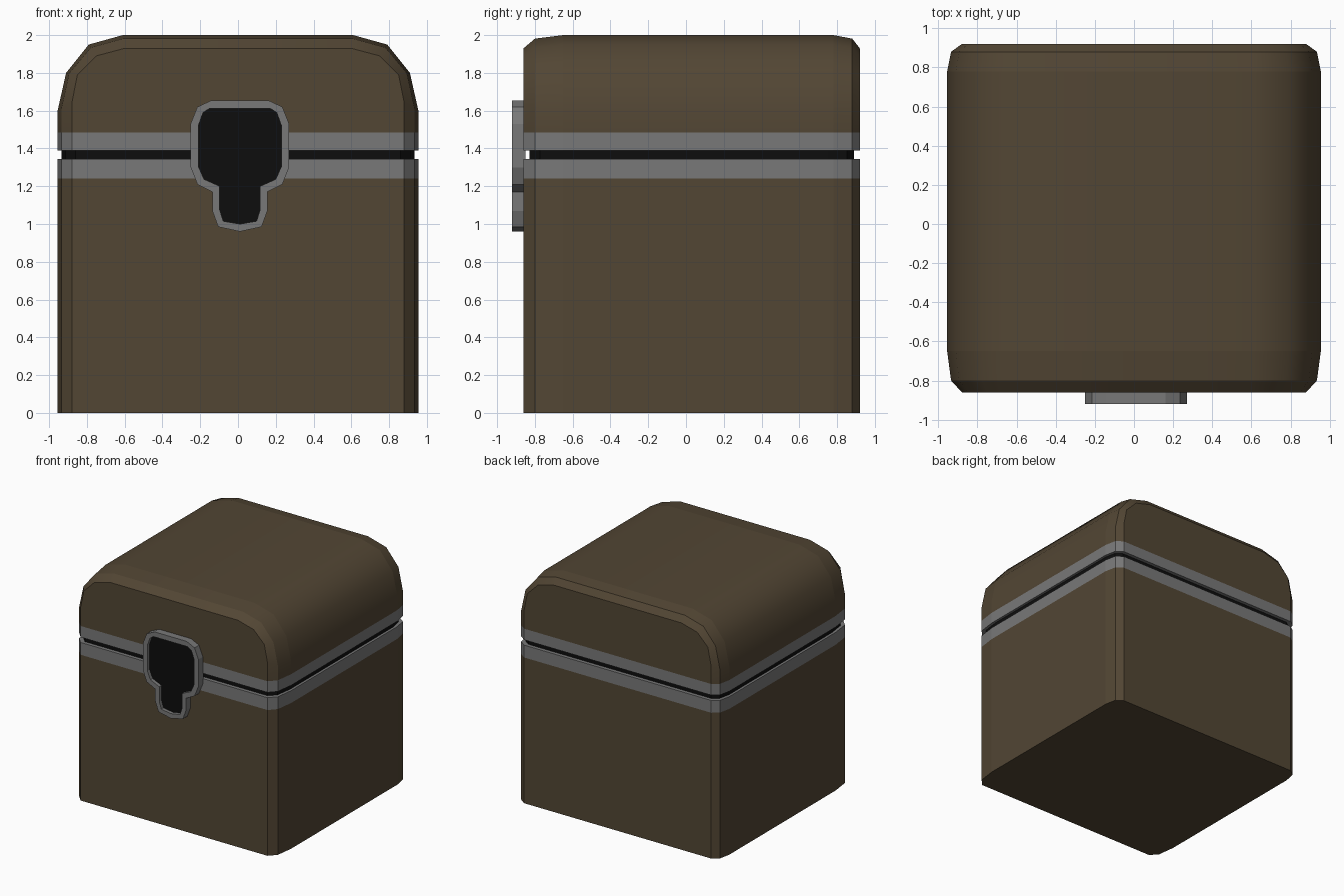
import bpy, bmesh

if "Cube" in bpy.data.objects:
    bpy.data.objects.remove(bpy.data.objects["Cube"])


def material(name, r, g, b):
    m = bpy.data.materials.new(name)
    m.diffuse_color = (r, g, b, 1)
    m.use_nodes = True
    m.node_tree.nodes["Principled BSDF"].inputs["Base Color"].default_value = m.diffuse_color
    return m


BROWN = material("brown_shell", 0.085, 0.061, 0.034)
GREY = material("grey_metal", 0.19, 0.19, 0.19)
BLACK = material("black_inset", 0.004, 0.004, 0.004)


def finish(bm, name, mat):
    bmesh.ops.recalc_face_normals(bm, faces=bm.faces)
    me = bpy.data.meshes.new(name)
    bm.to_mesh(me)
    bm.free()
    me.materials.append(mat)
    ob = bpy.data.objects.new(name, me)
    bpy.context.collection.objects.link(ob)
    return ob


def loft(name, rings, mat, cap_first=False, cap_last=False, closed=True):
    """Skin a list of matching rings with quads, optionally capping the ends."""
    bm = bmesh.new()
    vs = [[bm.verts.new(p) for p in ring] for ring in rings]
    n = len(rings[0])
    for a, b in zip(vs, vs[1:]):
        for i in range(n if closed else n - 1):
            j = (i + 1) % n
            bm.faces.new((a[i], a[j], b[j], b[i]))
    if cap_first:
        bm.faces.new(vs[0])
    if cap_last:
        bm.faces.new(vs[-1])
    return finish(bm, name, mat)


# Rounded footprint, right half mirrored to the left
HALF = [(0.88, -0.86), (0.935, -0.80), (0.955, -0.65),
        (0.955, 0.78), (0.935, 0.88), (0.88, 0.92)]
FOOT = HALF + [(-x, y) for x, y in reversed(HALF)]


def footprint(z, sx=1.0, sy=1.0):
    return [(x * sx, 0.03 + (y - 0.03) * sy, z) for x, y in FOOT]


# Box body, metal bands and the dark seam between them
loft("body", [footprint(0), footprint(1.24)], BROWN, cap_first=True)
loft("lower_band", [footprint(1.24), footprint(1.345)], GREY, cap_last=True)
loft("upper_band", [footprint(1.39), footprint(1.485)], GREY, cap_first=True)
loft("seam", [footprint(1.345, 0.978, 0.966), footprint(1.39, 0.978, 0.966)], BLACK)

# Domed lid: arch sections along y, shrinking towards both ends
OUTER = [(0.955, 1.485), (0.955, 1.60), (0.91, 1.80), (0.79, 1.95), (0.61, 2.00)]
INNER = [(0.88, 1.485), (0.88, 1.64), (0.85, 1.79), (0.75, 1.89), (0.60, 1.93)]


def arch(y, t):
    half = [(a + (c - a) * t, y, b + (d - b) * t)
            for (a, b), (c, d) in zip(OUTER, INNER)]
    return half + [(-x, y, z) for x, y, z in reversed(half)]


SECTIONS = [(-0.86, 1), (-0.80, 0.267), (-0.65, 0), (0.78, 0), (0.88, 0.267), (0.92, 1)]
lid = loft("lid", [arch(y, t) for y, t in SECTIONS], BROWN,
           cap_first=True, cap_last=True, closed=False)
# Smooth around the arch, crisp between sections
me = lid.data
for p in me.polygons:
    p.use_smooth = True
for e in me.edges:
    a, b = (me.vertices[i].co for i in e.vertices)
    e.use_edge_sharp = abs(a.y - b.y) < 1e-5

# Latch plate: raised rim around a recessed dark panel
RIM = [(0.15, 1.655), (0.225, 1.62), (0.261, 1.53), (0.261, 1.30), (0.225, 1.21),
       (0.146, 1.17), (0.146, 1.07), (0.115, 0.985)]
PANEL = [(0.16, 1.612), (0.195, 1.59), (0.22, 1.52), (0.22, 1.305), (0.19, 1.237),
         (0.107, 1.20), (0.107, 1.075), (0.088, 1.015)]
CX = 0.01


def latch_ring(pts, tip, y):
    return ([(CX + x, y, z) for x, z in pts] + [(CX, y, tip)]
            + [(CX - x, y, z) for x, z in reversed(pts)])


loft("latch_rim", [latch_ring(RIM, 0.96, -0.85), latch_ring(RIM, 0.96, -0.92),
                   latch_ring(PANEL, 1.0, -0.92), latch_ring(PANEL, 1.0, -0.89)], GREY)
loft("latch_panel", [latch_ring(PANEL, 1.0, -0.85), latch_ring(PANEL, 1.0, -0.89)],
     BLACK, cap_last=True)

# Centre the whole model on y
for ob in bpy.context.collection.objects:
    ob.location.y = 0.0
